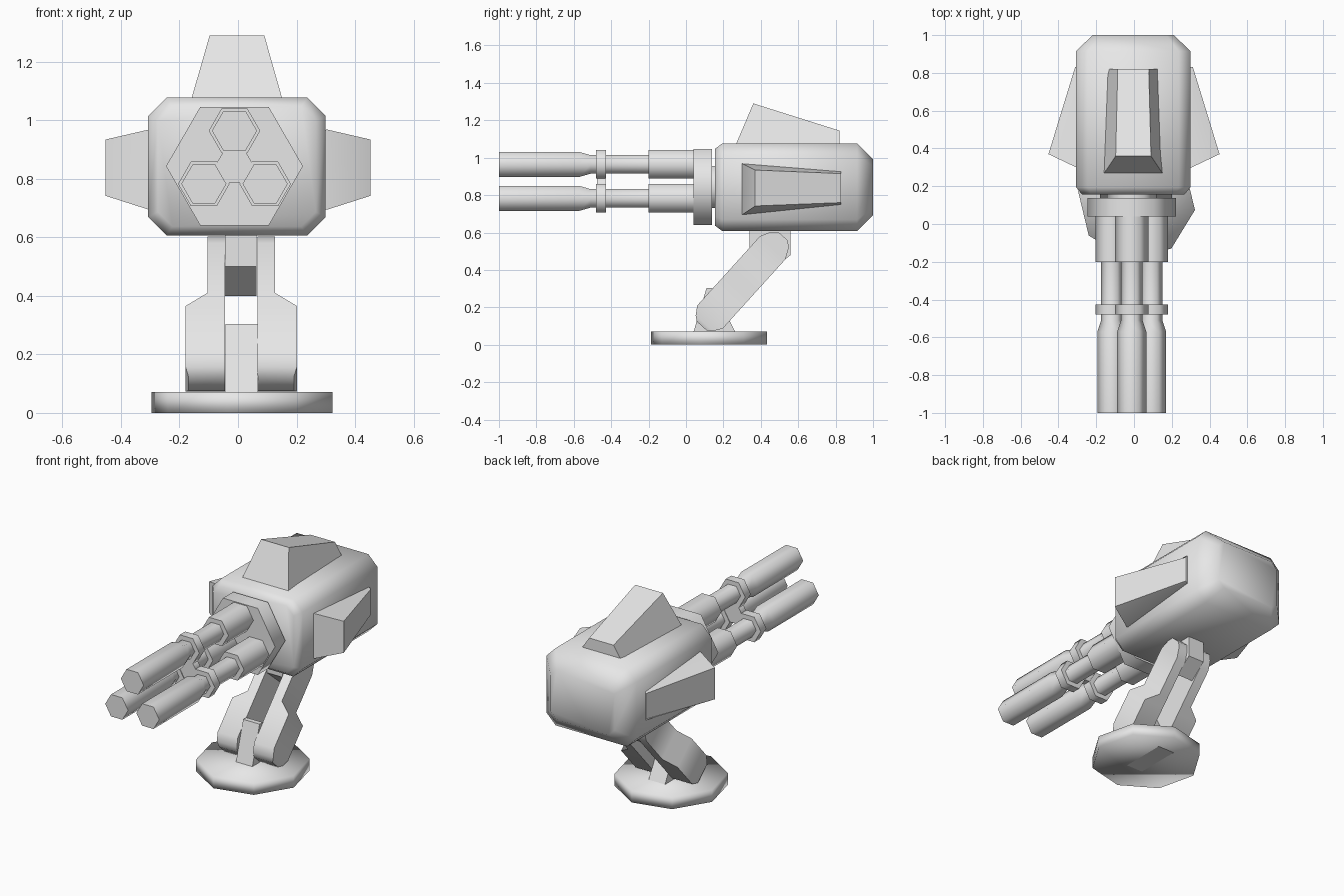
import bpy, bmesh, math

cube = bpy.data.objects.get("Cube")
if cube:
    bpy.data.objects.remove(cube, do_unlink=True)

grey = bpy.data.materials.new("light_grey")
grey.diffuse_color = (0.8, 0.8, 0.8, 1)
grey.use_nodes = True
grey.node_tree.nodes["Principled BSDF"].inputs["Base Color"].default_value = (0.8, 0.8, 0.8, 1)


def loft(name, rings, smooth=65):
    """Skin a list of equal-length closed rings and cap both ends."""
    bm = bmesh.new()
    vs = [[bm.verts.new(p) for p in ring] for ring in rings]
    n = len(rings[0])
    for a, b in zip(vs, vs[1:]):
        for i in range(n):
            j = (i + 1) % n
            bm.faces.new((a[i], a[j], b[j], b[i]))
    bm.faces.new(vs[0])
    bm.faces.new(vs[-1])
    bmesh.ops.remove_doubles(bm, verts=bm.verts, dist=1e-5)
    bmesh.ops.recalc_face_normals(bm, faces=bm.faces)
    mesh = bpy.data.meshes.new(name)
    bm.to_mesh(mesh)
    bm.free()
    ob = bpy.data.objects.new(name, mesh)
    bpy.context.collection.objects.link(ob)
    mesh.materials.append(grey)
    bpy.ops.object.select_all(action='DESELECT')
    ob.select_set(True)
    bpy.context.view_layer.objects.active = ob
    bpy.ops.object.shade_smooth_by_angle(angle=math.radians(smooth))
    return ob


def lathe_y(name, x, z, profile, sides=6):
    """Rings of (y, radius) around an axis parallel to y."""
    step = 2 * math.pi / sides
    return loft(name, [[(x + r * math.cos(i * step), y, z + r * math.sin(i * step))
                        for i in range(sides)] for y, r in profile])


def prism_x(name, x0, x1, outline):
    """Extrude a (y, z) outline between two x positions."""
    return loft(name, [[(x, y, z) for y, z in outline] for x in (x0, x1)], 50)


def chamfered(y, hx, hz, c, cx=-0.004, cz=0.842):
    """Rectangle with cut corners, in the plane at y."""
    pts = [(hx, hz - c), (hx - c, hz), (c - hx, hz), (-hx, hz - c),
           (-hx, c - hz), (c - hx, -hz), (hx - c, -hz), (hx, c - hz)]
    return [(cx + px, y, cz + pz) for px, pz in pts]


# Turret body, chamfered all round
loft("turret_body", [chamfered(0.155, 0.27, 0.205, 0.05), chamfered(0.195, 0.303, 0.235, 0.062),
                     chamfered(0.915, 0.303, 0.235, 0.062), chamfered(1.0, 0.215, 0.15, 0.04)], 100)

# Top fin, slightly sunk into the body
loft("top_fin", [
    [(-0.163, 0.262, 1.06), (0.155, 0.262, 1.06), (0.135, 0.82, 1.06), (-0.142, 0.82, 1.06)],
    [(-0.097, 0.36, 1.29), (0.09, 0.36, 1.29), (0.078, 0.82, 1.145), (-0.086, 0.82, 1.145)]], 60)

# Side fins, wedges that taper back into the body
for side, label in ((1, "left"), (-1, "right")):
    inner = [(0.27, 0.30, 0.695), (0.27, 0.30, 0.965), (0.27, 0.83, 0.925), (0.27, 0.83, 0.75)]
    mid = [(0.306, 0.30, 0.695), (0.306, 0.30, 0.968), (0.306, 0.83, 0.925), (0.306, 0.83, 0.75)]
    outer = [(0.453, 0.37, 0.742), (0.453, 0.37, 0.934), (0.312, 0.83, 0.915), (0.312, 0.83, 0.76)]
    loft("side_fin_" + label, [[(side * x, y, z) for x, y, z in ring]
                               for ring in (inner, mid, outer)], 50)

# Rotating hub plate and its shaft
HX, HZ = -0.012, 0.843
lathe_y("hub_shaft", HX, HZ, [(0.12, 0.13), (0.2, 0.13)])
lathe_y("hub_plate", HX, HZ, [(0.04, 0.234), (0.138, 0.234)])

# Three barrels with clamp rings joined by a central web
lathe_y("clamp_web", HX, HZ, [(-0.476, 0.067), (-0.43, 0.067)])
for k in range(3):
    a = math.radians(90 + 120 * k)
    x, z = HX + 0.121 * math.cos(a), HZ + 0.121 * math.sin(a)
    lathe_y(f"barrel_{k + 1}", x, z, [(-1.0, 0.077), (-0.57, 0.077), (-0.51, 0.057),
                                      (-0.2, 0.057), (-0.2, 0.088), (0.06, 0.088)])
    lathe_y(f"clamp_ring_{k + 1}", x, z, [(-0.48, 0.088), (-0.427, 0.088)])

# Octagonal foot plate
foot = [(0.0135 + 0.313 * math.cos(math.radians(45 * i - 9)),
         0.123 + 0.313 * math.sin(math.radians(45 * i - 9))) for i in range(8)]
loft("foot_plate", [[(x, y, z) for x, y in foot] for z in (0, 0.072)], 100)

# Tapered post on the foot and mount block under the body
prism_x("foot_post", -0.042, 0.068, [(0.02, 0.0), (0.30, 0.0), (0.14, 0.304), (0.11, 0.304)])
prism_x("body_mount", -0.044, 0.063, [(0.34, 0.64), (0.56, 0.64), (0.56, 0.48),
                                      (0.46, 0.40), (0.34, 0.5)])

# Slanted legs: wide below, thin above, rounded at both ends
MX = 0.011
SECTIONS = [(-0.065, 0.035, 0.18), (-0.045, 0.062, 0.19), (0.0, 0.092, 0.19), (0.21, 0.092, 0.19),
            (0.27, 0.092, 0.116), (0.5, 0.092, 0.116), (0.555, 0.065, 0.116), (0.583, 0.035, 0.116)]
for side, label in ((1, "left"), (-1, "right")):
    rings = []
    for u, h, out in SECTIONS:
        rings.append([(MX + side * x, 0.128 + 0.671 * u + 0.741 * v, 0.148 + 0.741 * u - 0.671 * v)
                      for x, v in ((0.055, -h), (out, -h), (out, h), (0.055, h))])
    loft("leg_" + label, rings, 60)
